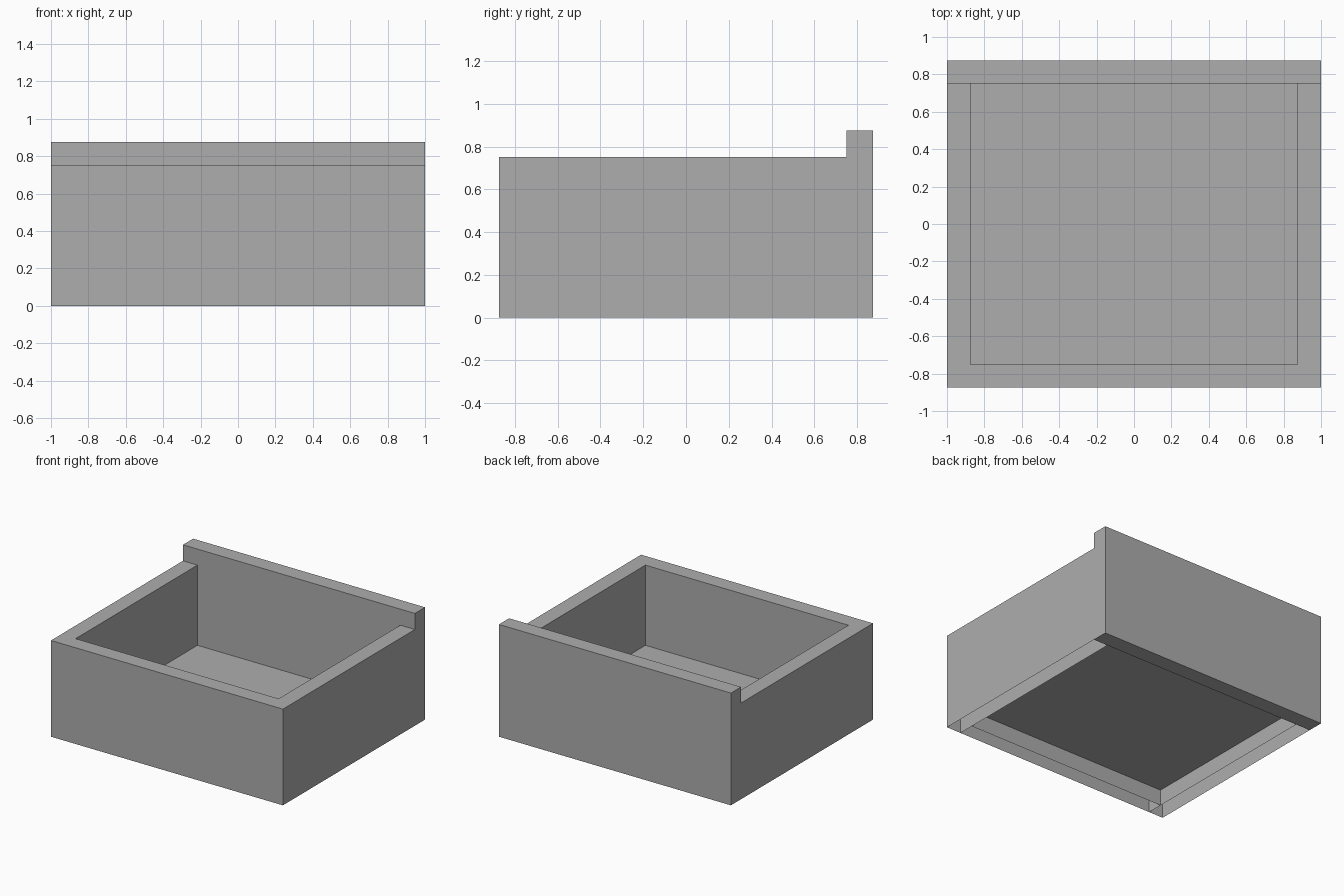
import bpy
import bmesh
from mathutils import Vector

cube = bpy.data.objects.get("Cube")
if cube:
    bpy.data.objects.remove(cube, do_unlink=True)

# Single flat grey
GREY = (0.42, 0.42, 0.42, 1)
grey = bpy.data.materials.new("plain_grey")
grey.use_nodes = True
grey.diffuse_color = GREY
grey.node_tree.nodes["Principled BSDF"].inputs["Base Color"].default_value = GREY

HALF_X, HALF_Y = 1.0, 0.875    # outer half sizes
WALL = 0.125                   # wall thickness, also the floor height
RIM, BACK_TOP = 0.75, 0.875
IN_X, IN_Y = HALF_X - WALL, HALF_Y - WALL


def box(name, low, high, open_sides=()):
    """Box between two corners, leaving out faces that point along open_sides."""
    low, high = Vector(low), Vector(high)
    bm = bmesh.new()
    bmesh.ops.create_cube(bm, size=1)
    bm.normal_update()
    left_out = [f for f in bm.faces
                if any(f.normal.dot(Vector(d)) > 0.9 for d in open_sides)]
    bmesh.ops.delete(bm, geom=left_out, context="FACES")
    bmesh.ops.scale(bm, vec=high - low, verts=bm.verts)
    bmesh.ops.translate(bm, vec=(low + high) / 2, verts=bm.verts)
    mesh = bpy.data.meshes.new(name)
    bm.to_mesh(mesh)
    bm.free()
    mesh.materials.append(grey)
    obj = bpy.data.objects.new(name, mesh)
    bpy.context.collection.objects.link(obj)
    return obj


DOWN, UP = (0, 0, -1), (0, 0, 1)
LEFT, RIGHT, FRONT, BACK = (1, 0, 0), (-1, 0, 0), (0, -1, 0), (0, 1, 0)

# Solid raised back wall
box("back_wall", (-HALF_X, IN_Y, 0), (HALF_X, HALF_Y, BACK_TOP))

# Hollow side walls, open underneath
box("left_wall", (IN_X, -HALF_Y, 0), (HALF_X, IN_Y, RIM), (DOWN, BACK))
box("right_wall", (-HALF_X, -HALF_Y, 0), (-IN_X, IN_Y, RIM), (DOWN, BACK))

# Hollow front wall between the side walls
box("front_wall", (-IN_X, -HALF_Y, 0), (IN_X, -IN_Y, RIM), (DOWN, LEFT, RIGHT))

# Thin raised floor sheet
box("floor", (-IN_X, -IN_Y, 0), (IN_X, IN_Y, WALL),
    (DOWN, LEFT, RIGHT, FRONT, BACK))
